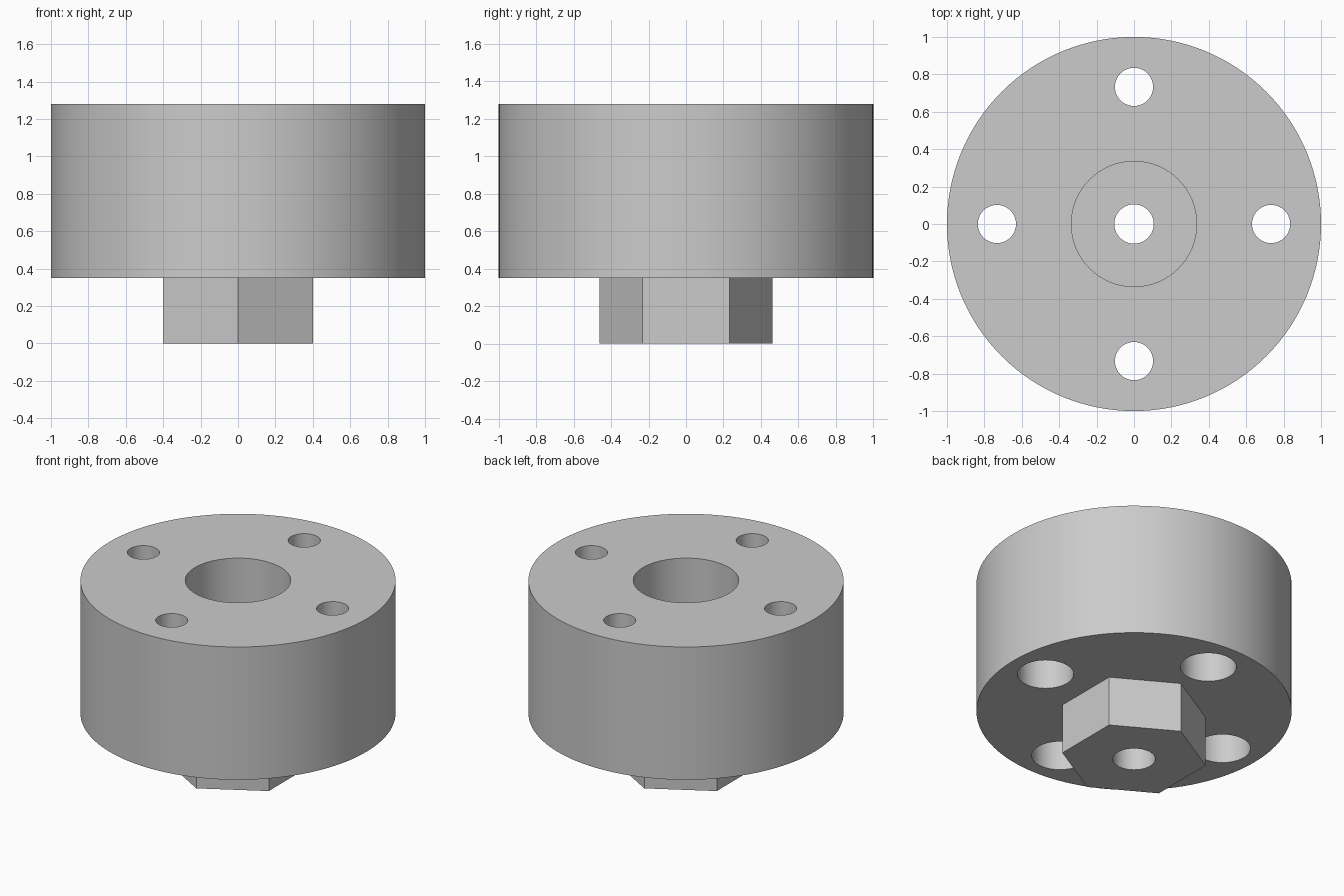
import bpy
import math

cube = bpy.data.objects.get("Cube")
if cube:
    bpy.data.objects.remove(cube, do_unlink=True)

TOP, FLANGE, EPS = 1.28, 0.35, 0.05
HOLE_RING = 0.733

grey = bpy.data.materials.new("plain_grey")
grey.use_nodes = True
grey.diffuse_color = (0.6, 0.6, 0.6, 1)
grey.node_tree.nodes["Principled BSDF"].inputs["Base Color"].default_value = grey.diffuse_color


def cylinder(name, radius, z0, z1, x=0, y=0, sides=64, turn=0):
    bpy.ops.mesh.primitive_cylinder_add(
        vertices=sides, radius=radius, depth=z1 - z0,
        location=(x, y, (z0 + z1) / 2), rotation=(0, 0, turn))
    obj = bpy.context.object
    obj.name = name
    return obj


def combine(target, tool, operation):
    mod = target.modifiers.new(operation.lower(), "BOOLEAN")
    mod.operation = operation
    mod.solver = "EXACT"
    mod.object = tool
    bpy.context.view_layer.objects.active = target
    bpy.ops.object.modifier_apply(modifier=mod.name)
    bpy.data.objects.remove(tool, do_unlink=True)


# Round body with a hexagonal drive boss underneath, corners front and back
hub = cylinder("wheel_hub", 1, FLANGE, TOP, sides=128)
boss = cylinder("hex_boss", 0.4 / math.cos(math.pi / 6), 0, FLANGE + 0.1, sides=6)
combine(hub, boss, "UNION")

# Centre bore: wide pocket above, axle hole through, wider socket in the boss
combine(hub, cylinder("pocket_cutter", 0.335, 0.6, TOP + EPS), "DIFFERENCE")
combine(hub, cylinder("axle_cutter", 0.105, -EPS, TOP), "DIFFERENCE")
combine(hub, cylinder("socket_cutter", 0.135, -EPS, FLANGE), "DIFFERENCE")

# Four screw holes, each with a wider head recess from below
for i in range(4):
    a = i * math.pi / 2
    x, y = HOLE_RING * math.cos(a), HOLE_RING * math.sin(a)
    combine(hub, cylinder("screw_cutter", 0.102, 0, TOP + EPS, x, y), "DIFFERENCE")
    combine(hub, cylinder("recess_cutter", 0.178, FLANGE - EPS, 0.75, x, y), "DIFFERENCE")

hub.data.materials.clear()
hub.data.materials.append(grey)
bpy.ops.object.select_all(action="DESELECT")
hub.select_set(True)
bpy.context.view_layer.objects.active = hub
bpy.ops.object.shade_smooth_by_angle(angle=math.radians(30))
